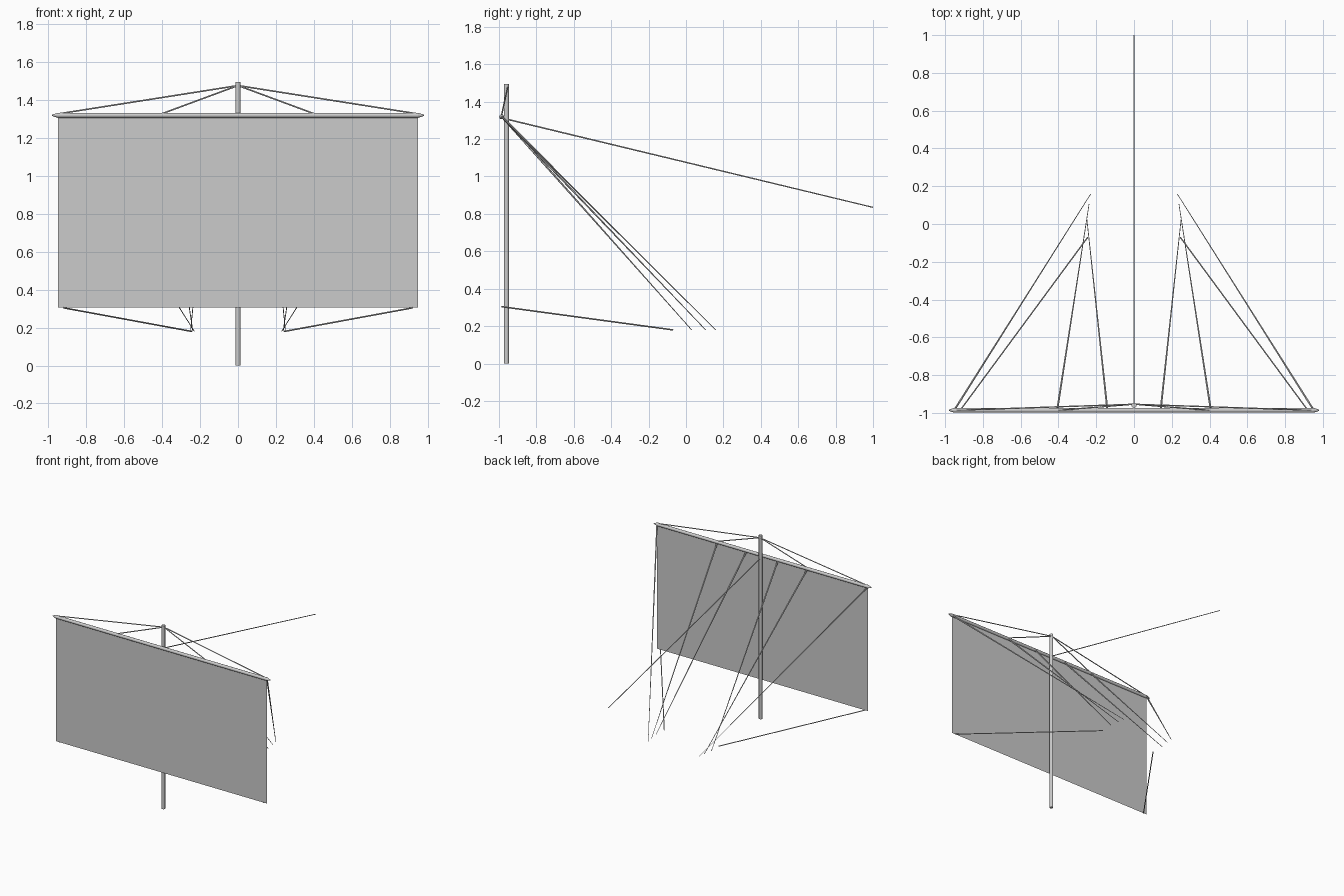
import bpy, bmesh
from mathutils import Vector

if "Cube" in bpy.data.objects:
    bpy.data.objects.remove(bpy.data.objects["Cube"])


def material(name, v):
    m = bpy.data.materials.new(name)
    m.diffuse_color = (v, v, v, 1)
    m.use_nodes = True
    m.node_tree.nodes["Principled BSDF"].inputs["Base Color"].default_value = m.diffuse_color
    return m


GREY = material("light grey", 0.6)


def finish(name, bm):
    me = bpy.data.meshes.new(name)
    bm.to_mesh(me)
    bm.free()
    ob = bpy.data.objects.new(name, me)
    bpy.context.collection.objects.link(ob)
    me.materials.append(GREY)
    return ob


def rod(name, a, b, r1, r2, sides=6):
    """Straight, optionally tapered rod from a to b."""
    a, b = Vector(a), Vector(b)
    bm = bmesh.new()
    bmesh.ops.create_cone(bm, cap_ends=True, segments=sides, radius1=r1,
                          radius2=r2, depth=(b - a).length)
    ob = finish(name, bm)
    ob.location = (a + b) / 2
    ob.rotation_mode = 'QUATERNION'
    ob.rotation_quaternion = (b - a).to_track_quat('Z', 'Y')
    for p in ob.data.polygons:
        p.use_smooth = len(p.vertices) == 4 and sides > 6
    return ob


MAST_Y, YARD_Y, YARD_Z = -0.96, -0.986, 1.319

# Mast and the yard with pointed tips
rod("mast", (0, MAST_Y, 0), (0, MAST_Y, 1.495), 0.0135, 0.0135, 12)
rod("yard", (-0.95, YARD_Y, YARD_Z), (0.95, YARD_Y, YARD_Z), 0.013, 0.013, 12)

# Flat square sail
bm = bmesh.new()
bm.faces.new([bm.verts.new((x, YARD_Y, z)) for x, z in
              ((-0.95, 0.305), (0.95, 0.305), (0.95, YARD_Z), (-0.95, YARD_Z))])
finish("sail", bm)

# Stay running aft from the mast
rod("stay", (0, MAST_Y, 1.307), (0, 1, 0.835), 0.004, 0.003)

for s, side in ((-1, "left"), (1, "right")):
    rod(f"yard_tip_{side}", (s * 0.95, YARD_Y, YARD_Z),
        (s * 0.98, YARD_Y, YARD_Z), 0.013, 0.003, 12)
    # Lifts from the masthead to the yard
    for x, part in ((0.94, "outer"), (0.40, "inner")):
        rod(f"{part}_lift_{side}", (0, -0.954, 1.476),
            (s * x, YARD_Y, 1.328), 0.004, 0.004)
    # Braces and control lines from the yard down and aft
    for part, x0, x1, y1 in (("outer_brace", 0.945, 0.23, 0.158),
                             ("middle_brace", 0.405, 0.238, 0.105),
                             ("inner_brace", 0.142, 0.25, 0.03)):
        rod(f"{part}_{side}", (s * x0, -0.975, 1.31),
            (s * x1, y1, 0.18), 0.006, 0.002)
    # Sheet from the lower sail corner
    rod(f"sheet_{side}", (s * 0.92, YARD_Y, 0.304),
        (s * 0.245, -0.07, 0.18), 0.004, 0.004)
